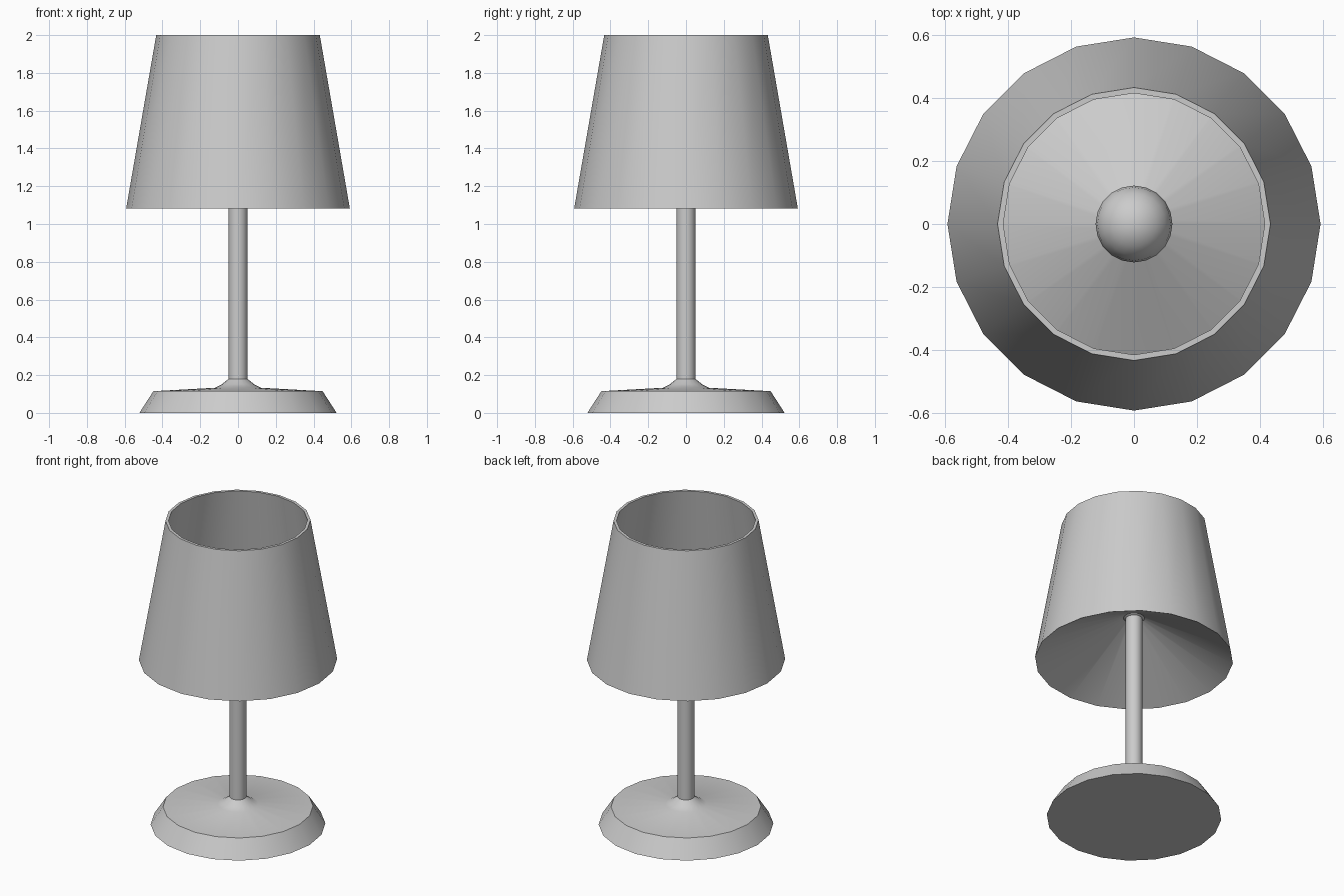
import bpy, bmesh, math

if "Cube" in bpy.data.objects:
    bpy.data.objects.remove(bpy.data.objects["Cube"])

SIDES = 20


def lathe(name, profile, sides=SIDES, closed=False, angle=35):
    """Revolve (radius, z) points around z; radius 0 makes a pole."""
    bm = bmesh.new()
    rings = []
    for r, z in profile:
        if r == 0:
            rings.append([bm.verts.new((0, 0, z))] * sides)
        else:
            rings.append([bm.verts.new((r * math.cos(a), r * math.sin(a), z))
                          for a in (2 * math.pi * i / sides for i in range(sides))])
    pairs = list(zip(rings, rings[1:]))
    if closed:
        pairs.append((rings[-1], rings[0]))
    for lo, hi in pairs:
        for i in range(sides):
            j = (i + 1) % sides
            corners = list(dict.fromkeys((lo[i], lo[j], hi[j], hi[i])))
            bm.faces.new(corners)
    bmesh.ops.recalc_face_normals(bm, faces=bm.faces)
    mesh = bpy.data.meshes.new(name)
    bm.to_mesh(mesh)
    bm.free()
    obj = bpy.data.objects.new(name, mesh)
    bpy.context.collection.objects.link(obj)
    bpy.ops.object.select_all(action='DESELECT')
    obj.select_set(True)
    bpy.context.view_layer.objects.active = obj
    bpy.ops.object.shade_smooth_by_angle(angle=math.radians(angle))
    return obj


# Weighted foot, flared into the stem
lathe("base", [(0, 0), (0.522, 0), (0.448, 0.115), (0.122, 0.133),
               (0.085, 0.152), (0.05, 0.18), (0, 0.18)])

# Upright stem with a small collar under the diffuser
lathe("stem", [(0, 0.17), (0.05, 0.17), (0.05, 1.365), (0.066, 1.372),
               (0.066, 1.39), (0.05, 1.40), (0, 1.40)])

# Tapered shade wall, thin at the bottom rim
lathe("shade", [(0.592, 1.083), (0.433, 2.0), (0.415, 2.0), (0.574, 1.093)],
      closed=True)

# Shallow cone joining the shade to the stem
lathe("diffuser", [(0.592, 1.083), (0.05, 1.378)])

# Round bulb with a short neck
R, CZ = 0.122, 1.53
arc = [(R * math.cos(math.radians(t)), CZ + R * math.sin(math.radians(t)))
       for t in range(-54, 90, 18)]
lathe("bulb", [(0, 1.38), (0.06, 1.38)] + arc + [(0, CZ + R)])
